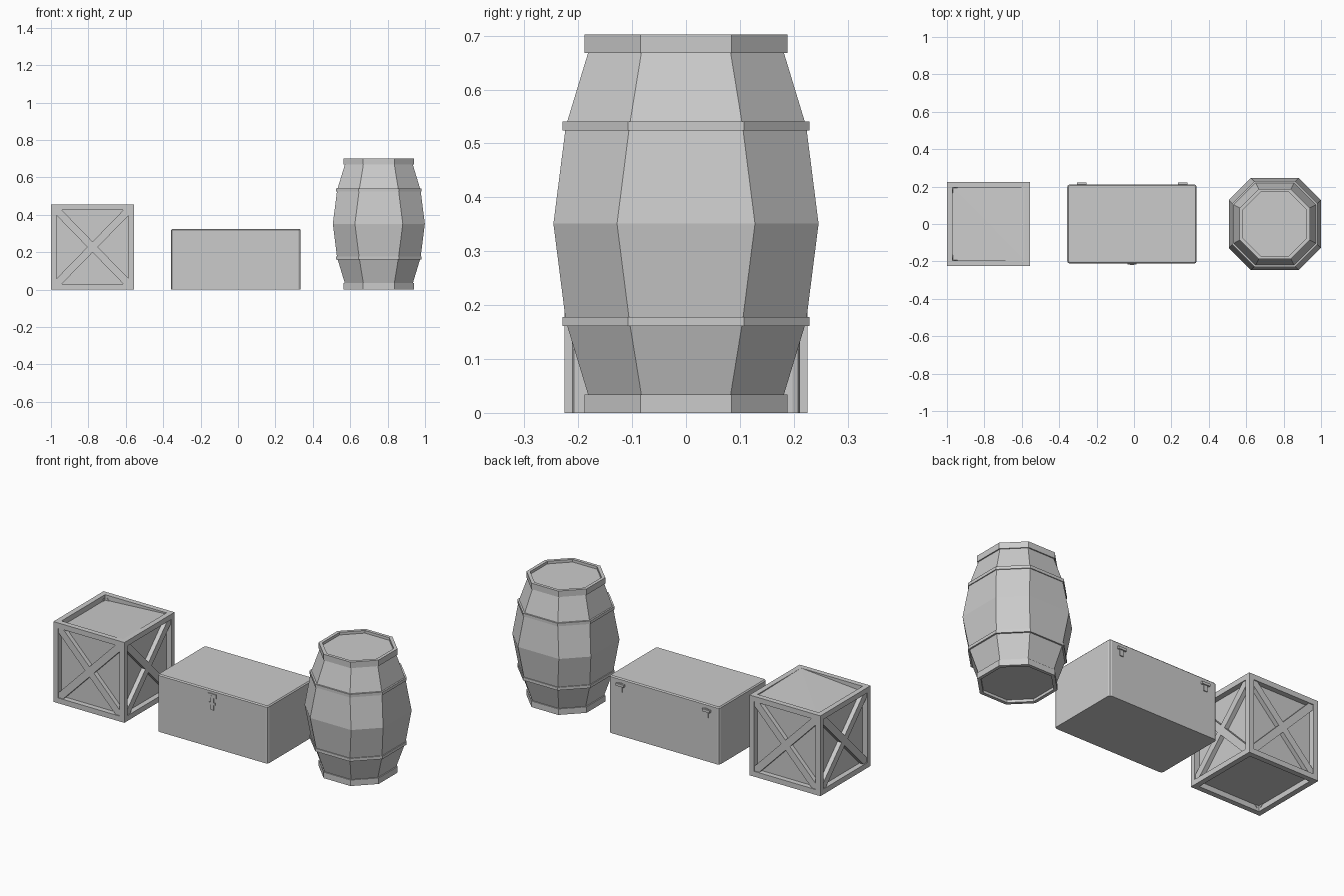
import bpy, bmesh, math
from mathutils import Matrix, Vector

cube = bpy.data.objects.get("Cube")
if cube:
    bpy.data.objects.remove(cube, do_unlink=True)

grey = bpy.data.materials.new("plain grey")
grey.use_nodes = True
COLOUR = (0.6, 0.6, 0.6, 1)
grey.diffuse_color = COLOUR
grey.node_tree.nodes["Principled BSDF"].inputs["Base Color"].default_value = COLOUR


def finish(name, bm):
    bmesh.ops.recalc_face_normals(bm, faces=bm.faces)
    mesh = bpy.data.meshes.new(name)
    bm.to_mesh(mesh)
    bm.free()
    mesh.materials.append(grey)
    obj = bpy.data.objects.new(name, mesh)
    bpy.context.collection.objects.link(obj)
    return obj


def add_box(bm, centre, size, turn=Matrix()):
    m = Matrix.Translation(centre) @ turn @ Matrix.Diagonal((*size, 1))
    return bmesh.ops.create_cube(bm, size=1, matrix=m)["verts"]


# ---------- crate ----------
CX, W, D, H, T = -0.7775, 0.445, 0.45, 0.455, 0.03
mid = Vector((CX, 0, H / 2))
dims = Vector((W, D, H))

# twelve edge beams: four along each axis
bm = bmesh.new()
for axis in range(3):
    a, b = (axis + 1) % 3, (axis + 2) % 3
    for sa in (-1, 1):
        for sb in (-1, 1):
            c, s = mid.copy(), Vector((T, T, T))
            c[a] += sa * (dims[a] - T) / 2
            c[b] += sb * (dims[b] - T) / 2
            s[axis] = dims[axis] - (0 if axis == 2 else 2 * T)
            add_box(bm, c, s)
finish("crate_frame", bm)

# recessed panels, with the lid panel sagging to one side
bm = bmesh.new()
for v in add_box(bm, mid, dims - Vector((2 * T, 2 * T, 2 * T))):
    if v.co.z > H / 2 and v.co.x > CX:
        v.co.z = H if v.co.y < 0 else H - 0.007
top = next(f for f in bm.faces if f.calc_center_median().z > H * 0.8)
ridge = [v for v in top.verts if (v.co.x > CX) == (v.co.y < 0)]
bmesh.ops.connect_verts(bm, verts=ridge)
finish("crate_panels", bm)

# crossed braces on the four sides
bm = bmesh.new()
for side in range(4):
    span, depth = (W, D) if side % 2 == 0 else (D, W)
    spin = Matrix.Rotation(side * math.pi / 2, 4, 'Z')
    w, h = span - 2 * T, H - 2 * T
    for sign in (-1, 1):
        tilt = Matrix.Rotation(sign * math.atan2(h, w), 4, 'Y')
        place = spin @ Vector((0, -(depth / 2 - 0.019), 0))
        add_box(bm, mid + place, (math.hypot(w, h), 0.028, 0.04), spin @ tilt)
finish("crate_braces", bm)

# ---------- chest ----------
X0, X1, Y, TOP = -0.357, 0.335, 0.212, 0.325
XC = (X0 + X1) / 2
bm = bmesh.new()
add_box(bm, (XC, 0, TOP / 2), (X1 - X0, 2 * Y, TOP))
upright = [e for e in bm.edges if abs(e.verts[0].co.z - e.verts[1].co.z) > 0.1]
bmesh.ops.bevel(bm, geom=upright, offset=0.014, segments=2, profile=0.5, affect='EDGES')
rim = [e for e in bm.edges if all(v.co.z > TOP - 0.001 for v in e.verts)]
bmesh.ops.bevel(bm, geom=rim, offset=0.006, segments=1, affect='EDGES')
finish("chest_body", bm)

# latch: wide upper plate, narrow hasp and a small catch
bm = bmesh.new()
add_box(bm, (XC, -Y - 0.001, 0.295), (0.05, 0.008, 0.022))
add_box(bm, (XC, -Y - 0.002, 0.255), (0.02, 0.008, 0.08))
add_box(bm, (XC, -Y - 0.001, 0.25), (0.036, 0.008, 0.014))
finish("chest_latch", bm)

# hinges: two leaves and a knuckle
for name, x in (("chest_hinge_right", -0.28), ("chest_hinge_left", 0.26)):
    bm = bmesh.new()
    add_box(bm, (x, Y + 0.001, 0.275), (0.022, 0.008, 0.05))
    add_box(bm, (x, Y + 0.004, 0.29), (0.05, 0.014, 0.014))
    finish(name, bm)

# ---------- barrel ----------
BX, BH = 0.753, 0.702


def loft(name, rings, closed=False):
    """Skin eight-sided rings given as (half width, half flat, height)."""
    bm = bmesh.new()
    loops = []
    for r, f, z in rings:
        pts = [(r, -f), (r, f), (f, r), (-f, r), (-r, f), (-r, -f), (-f, -r), (f, -r)]
        loops.append([bm.verts.new((BX + x, y, z)) for x, y in pts])
    pairs = list(zip(loops, loops[1:]))
    if closed:
        pairs.append((loops[-1], loops[0]))
    else:
        bm.faces.new(loops[0])
        bm.faces.new(loops[-1])
    for lo, hi in pairs:
        for i in range(8):
            j = (i + 1) % 8
            bm.faces.new((lo[i], lo[j], hi[j], hi[i]))
    return finish(name, bm)


half = [(0.174, 0.08, 0.015), (0.182, 0.083, 0.035), (0.223, 0.105, 0.17)]
loft("barrel_body", half + [(0.246, 0.128, BH / 2)]
     + [(r, f, BH - z) for r, f, z in reversed(half)])


def band(name, r, f, thick, z0, z1):
    r2, f2 = r - thick, f - thick * 0.42
    loft(name, [(r, f, z0), (r, f, z1), (r2, f2, z1), (r2, f2, z0)], True)


# end rims and hoops, mirrored about the middle height
for label, flip in (("lower", False), ("upper", True)):
    for part, r, f, thick, z0, z1 in (("rim", 0.188, 0.084, 0.018, 0.0, 0.034),
                                      ("hoop", 0.229, 0.108, 0.02, 0.161, 0.178)):
        if flip:
            z0, z1 = BH - z1, BH - z0
        band(f"barrel_{label}_{part}", r, f, thick, z0, z1)
